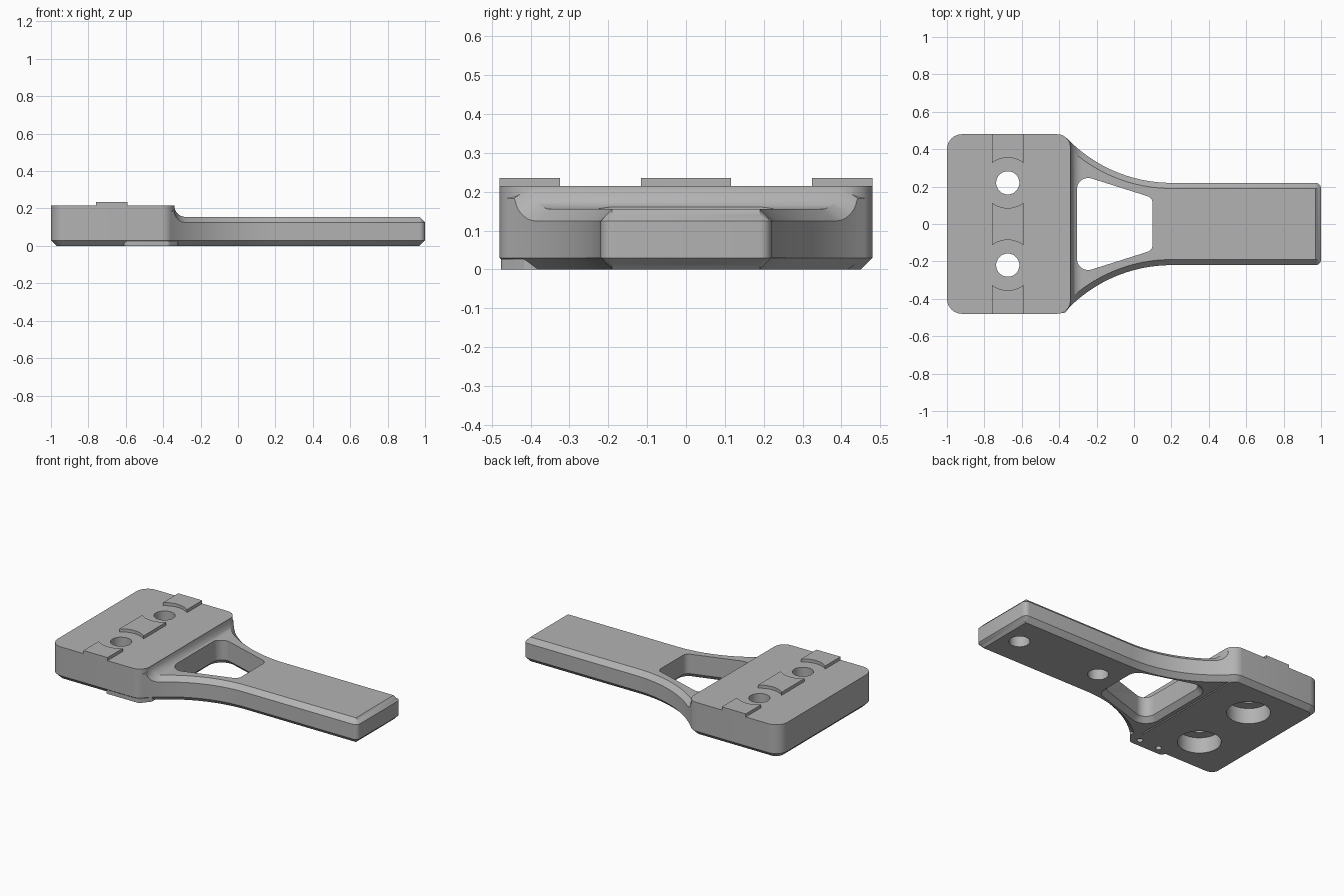
import bpy, bmesh, math
from mathutils import Vector

if "Cube" in bpy.data.objects:
    bpy.data.objects.remove(bpy.data.objects["Cube"], do_unlink=True)

grey = bpy.data.materials.new("plain_grey")
grey.use_nodes = True
grey.diffuse_color = (0.45, 0.45, 0.45, 1)
grey.node_tree.nodes["Principled BSDF"].inputs["Base Color"].default_value = (0.45, 0.45, 0.45, 1)


def rounded(corners, steps=10):
    """Outline from (x, y, radius) corners, each replaced with an arc."""
    out = []
    n = len(corners)
    for i, (x, y, r) in enumerate(corners):
        p = Vector((x, y))
        u = (Vector(corners[i - 1][:2]) - p).normalized()
        v = (Vector(corners[(i + 1) % n][:2]) - p).normalized()
        half = u.angle(v) / 2
        c = p + (u + v).normalized() * (r / math.sin(half))
        s = (p + u * (r / math.tan(half)) - c).normalized()
        e = (p + v * (r / math.tan(half)) - c).normalized()
        for k in range(steps + 1):
            out.append(c + s.slerp(e, k / steps).normalized() * r)
    return out


def loft(name, rings):
    """Closed solid through rings that have equal point counts."""
    bm = bmesh.new()
    rows = [[bm.verts.new(p) for p in ring] for ring in rings]
    n = len(rows[0])
    for a, b in zip(rows, rows[1:]):
        for i in range(n):
            j = (i + 1) % n
            bm.faces.new((a[i], a[j], b[j], b[i]))
    bm.faces.new(rows[0])
    bm.faces.new(rows[-1])
    bmesh.ops.remove_doubles(bm, verts=bm.verts, dist=1e-5)
    bmesh.ops.recalc_face_normals(bm, faces=bm.faces)
    mesh = bpy.data.meshes.new(name)
    bm.to_mesh(mesh)
    bm.free()
    mesh.materials.append(grey)
    obj = bpy.data.objects.new(name, mesh)
    bpy.context.collection.objects.link(obj)
    return obj


def prism(name, *layers):
    return loft(name, [[(p[0], p[1], z) for p in outline] for outline, z in layers])


def cylinder(x, y, r, z0, z1):
    ring = [(x + r * math.cos(k * math.tau / 48), y + r * math.sin(k * math.tau / 48)) for k in range(48)]
    return prism("hole_cutter", (ring, z0), (ring, z1))


def activate(obj):
    bpy.ops.object.select_all(action='DESELECT')
    obj.select_set(True)
    bpy.context.view_layer.objects.active = obj


def combine(obj, other, operation):
    mod = obj.modifiers.new("combine", 'BOOLEAN')
    mod.operation, mod.solver, mod.object = operation, 'EXACT', other
    activate(obj)
    bpy.ops.object.modifier_apply(modifier=mod.name)
    bpy.data.objects.remove(other, do_unlink=True)


C = 0.03                 # chamfer size
TOP, ARM_TOP = 0.215, 0.155
WALL = -0.34             # inner wall of the head


# Head block with a chamfered underside
def head_outline(d):
    l, r, w = -1 + d, WALL - d, 0.48 - d
    return rounded([(l, -w, 0.08 - d), (r, -w, 0.07 - d), (r, w, 0.07 - d), (l, w, 0.08 - d)])


body = prism("mounting_plate", (head_outline(C), 0), (head_outline(0), C), (head_outline(0), TOP))

# Flared neck and arm, as cross-sections along x
R, NECK_END, ARM_W = 0.773, 0.2, 0.22


def section(x, h, low=0.0, w=None):
    d = min(x - NECK_END, 0)
    root = math.sqrt(R * R - d * d)
    full = ARM_W + R - root if w is None else w
    inner = ARM_W - C if w is not None else full - C * R / root
    shoulder = max(min(h, ARM_TOP - C), h - C)
    half = [(inner, low), (full, C), (full, shoulder), (inner, h)]
    ring = half + [(-y, z) for y, z in reversed(half)]
    return [(x, y, z) for y, z in ring]


rings = [section(-0.36, TOP - 0.002), section(WALL - 0.002, TOP - 0.002)]
for k in range(1, 11):   # concave fillet against the head
    a = k / 10 * math.pi / 2
    rings.append(section(WALL + 0.06 * (1 - math.cos(a)), TOP - 0.06 * math.sin(a)))
x0 = WALL + 0.06
rings += [section(x0 + (NECK_END - x0) * k / 18, ARM_TOP) for k in range(1, 19)]
for k in range(7):       # rounded, chamfered tip
    a = k / 6 * math.pi / 2
    s = C * math.sin(a)
    rings.append(section(1 - C + s, ARM_TOP - s, s, ARM_W - C * (1 - math.cos(a))))
combine(body, loft("arm", rings), 'UNION')

# Small tab under the front edge
tab = rounded([(-0.61, -0.36, 0.005), (-0.61, -0.476, 0.02), (-0.37, -0.476, 0.02),
               (-0.32, -0.415, 0.01), (-0.32, -0.36, 0.005)], 4)
combine(body, prism("tab", (tab, 0), (tab, 0.027)), 'UNION')


# Window through the neck, flared at the underside
def window_outline(d):
    l, r, a, b = -0.305 - d, 0.1 + d, 0.268 + 1.3 * d, 0.14 + 0.75 * d
    return rounded([(l, -a, 0.06 + d), (r, -b, 0.04 + d), (r, b, 0.04 + d), (l, a, 0.06 + d)])


combine(body, prism("window_cutter", (window_outline(C + 0.01), -0.01), (window_outline(0), C),
                    (window_outline(0), 0.3)), 'DIFFERENCE')

# Bolt holes with counterbores, arm sockets and tab pin holes
HOLE_X, HOLE_Y = -0.675, 0.22
for side in (-1, 1):
    combine(body, cylinder(HOLE_X, side * HOLE_Y, 0.062, -0.1, 0.4), 'DIFFERENCE')
    combine(body, cylinder(HOLE_X, side * HOLE_Y, 0.126, -0.1, 0.1), 'DIFFERENCE')
for x in (0.27, 0.86):
    combine(body, cylinder(x, 0, 0.06, -0.1, 0.09), 'DIFFERENCE')
for x in (-0.54, -0.4):
    combine(body, cylinder(x, -0.425, 0.018, -0.1, 0.02), 'DIFFERENCE')

# Raised pads, scooped around the bolt holes
strip = [(HOLE_X + sx * 0.085, sy * 0.48) for sx, sy in ((-1, -1), (1, -1), (1, 1), (-1, 1))]
pads = prism("raised_pads", (strip, TOP), (strip, 0.235))
for side in (-1, 1):
    combine(pads, cylinder(HOLE_X, side * HOLE_Y, 0.135, 0.1, 0.4), 'DIFFERENCE')

for obj in (body, pads):
    activate(obj)
    bpy.ops.object.shade_smooth_by_angle(angle=math.radians(25))
